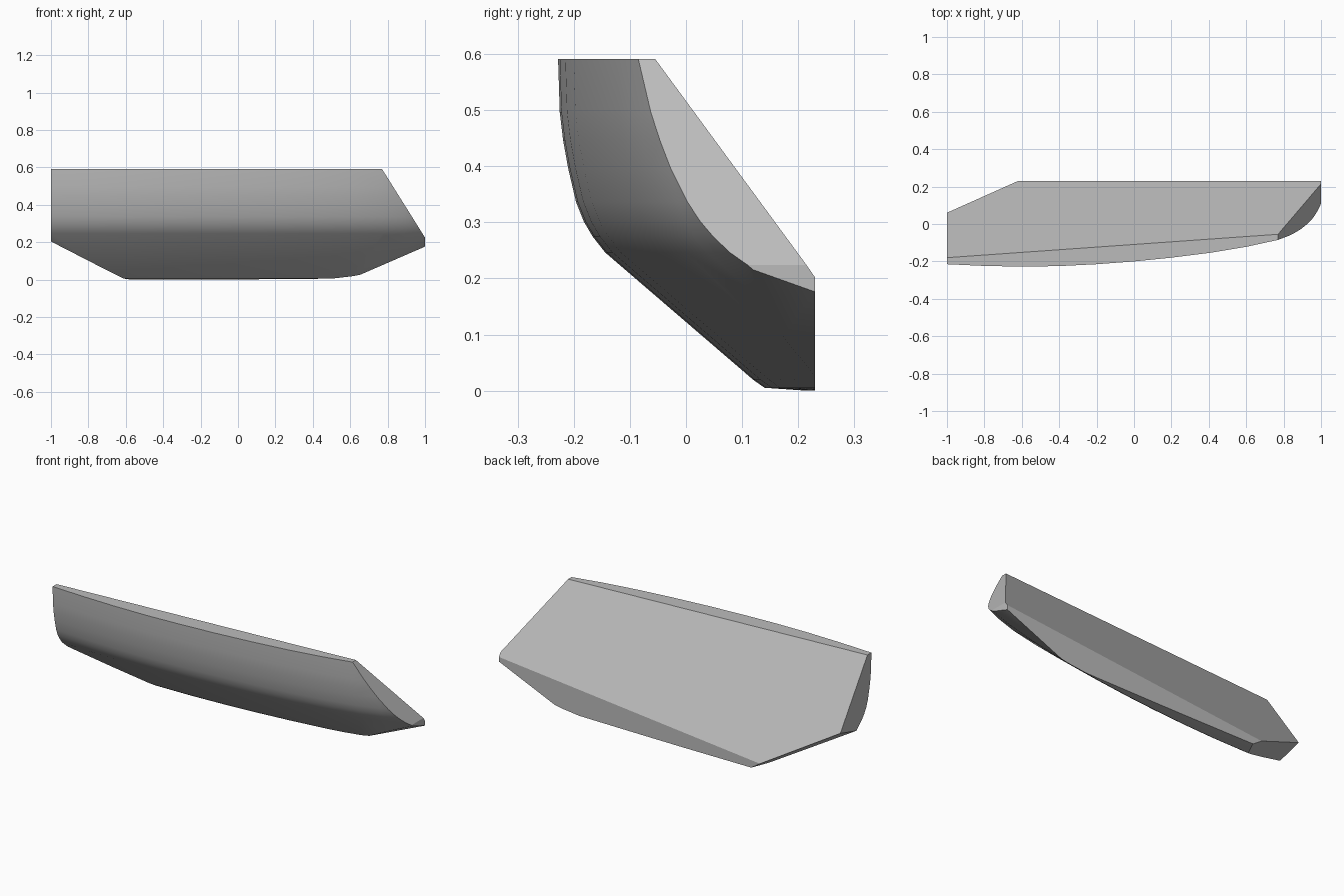
import bpy
import bmesh
from mathutils import Vector
from mathutils.geometry import normal

cube = bpy.data.objects.get("Cube")
if cube:
    bpy.data.objects.remove(cube)

grey = bpy.data.materials.new("plain grey")
grey.use_nodes = True
colour = (0.5, 0.5, 0.5, 1)
grey.diffuse_color = colour
grey.node_tree.nodes["Principled BSDF"].inputs["Base Color"].default_value = colour

# Bowed outer wall: its cross-section (offset, height) and its bow along x
section = [(0, .595), (.003, .5), (.009, .45), (.018, .4), (.032, .34), (.046, .305),
           (.062, .278), (.084, .25), (.348, .023), (.368, .009), (.44, .004), (1, 0)]
bow = [(-1, -.215), (-.8, -.224), (-.6, -.228), (-.4, -.225), (-.2, -.215), (0, -.2),
       (.2, -.18), (.4, -.155), (.6, -.122), (.77, -.085), (.89, -.046), (1, 0)]

bm = bmesh.new()
rings = []
for x, front in bow:
    ring = [bm.verts.new((x, front + off, z)) for off, z in section]
    ring.append(bm.verts.new((x, front + 1, .595)))
    rings.append(ring)
for a, b in zip(rings, rings[1:]):
    for i in range(len(a)):
        j = (i + 1) % len(a)
        bm.faces.new((a[i], a[j], b[j], b[i]))
bm.faces.new(rings[0])
bm.faces.new(rings[-1][::-1])

# Flat cuts, each through three points, keeping the side with the core
core = Vector((0, 0, .25))
cuts = [
    ((0, .23, 0), (1, .23, 0), (0, .23, 1)),                        # upright back
    ((-1, -.18, .595), (.77, -.055, .595), (-.62, .23, .04)),       # sloping back
    ((.77, 0, .595), (.77, .2, .595), (1, .1, .228)),               # slanted end
    ((1, .09, .23), (1, .23, .18), (.62, .23, .015)),               # lower end, +x
    ((-1, .06, .247), (-.62, .23, .04), (-.62, .13, .012)),         # lower end, -x
]
for points in cuts:
    points = [Vector(p) for p in points]
    n = normal(points)
    if n.dot(core - points[0]) > 0:
        n.negate()
    bmesh.ops.bisect_plane(bm, geom=bm.verts[:] + bm.edges[:] + bm.faces[:], dist=1e-5,
                           plane_co=points[0], plane_no=n, clear_outer=True)
    bmesh.ops.holes_fill(bm, edges=[e for e in bm.edges if e.is_boundary], sides=0)
bmesh.ops.remove_doubles(bm, verts=bm.verts[:], dist=1e-4)
bmesh.ops.recalc_face_normals(bm, faces=bm.faces[:])

# Stand the piece on the ground
low = min(v.co.z for v in bm.verts)
bmesh.ops.translate(bm, verts=bm.verts[:], vec=(0, 0, -low))

mesh = bpy.data.meshes.new("curved_panel")
bm.to_mesh(mesh)
bm.free()
mesh.materials.append(grey)
panel = bpy.data.objects.new("curved_panel", mesh)
bpy.context.collection.objects.link(panel)
bpy.context.view_layer.objects.active = panel
panel.select_set(True)
bpy.ops.object.shade_smooth_by_angle(angle=0.45)
